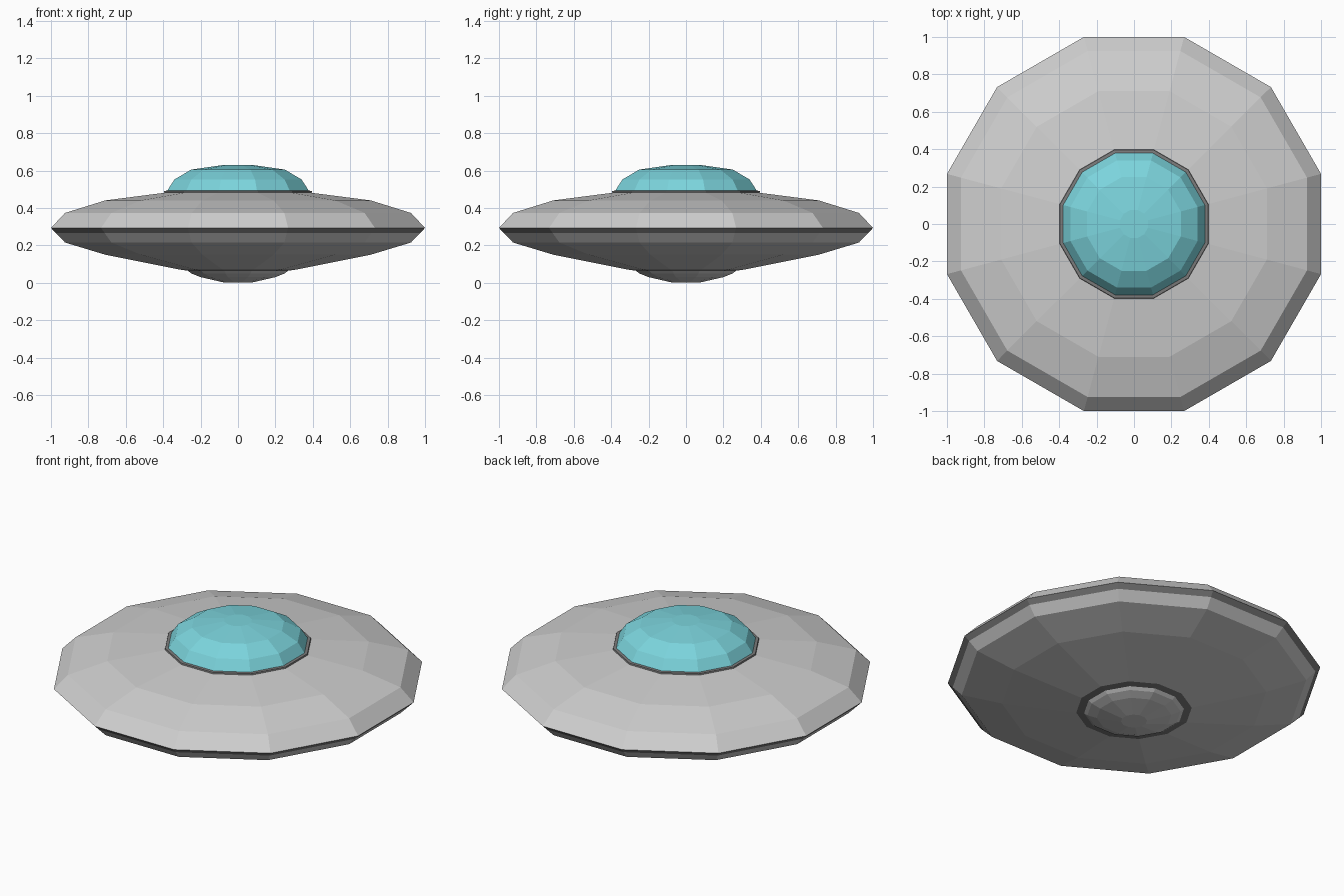
import bpy, bmesh, math

SIDES = 12

old = bpy.data.objects.get("Cube")
if old:
    bpy.data.objects.remove(old, do_unlink=True)


def material(name, rgb):
    mat = bpy.data.materials.new(name)
    color = (*rgb, 1.0)
    mat.diffuse_color = color
    mat.use_nodes = True
    bsdf = mat.node_tree.nodes["Principled BSDF"]
    bsdf.inputs["Base Color"].default_value = color
    bsdf.inputs["Roughness"].default_value = 0.6
    return mat


light_grey = material("light grey metal", (0.62, 0.62, 0.62))
dark_grey = material("dark grey trim", (0.2, 0.2, 0.2))
cyan = material("cyan glass", (0.2, 0.66, 0.72))


def lathe(name, profile, mat, cap_start=False, cap_end=False):
    """Faceted turned part; profile holds (flat-side radius, height), bottom to top."""
    bm = bmesh.new()
    rings = []
    for radius, z in profile:
        corner = radius / math.cos(math.pi / SIDES)
        angles = [(i + 0.5) * math.tau / SIDES for i in range(SIDES)]
        rings.append([bm.verts.new((corner * math.cos(a), corner * math.sin(a), z))
                      for a in angles])
    for low, high in zip(rings, rings[1:]):
        for i in range(SIDES):
            j = (i + 1) % SIDES
            bm.faces.new((low[i], low[j], high[j], high[i]))
    if cap_start:
        bm.faces.new(rings[0][::-1])
    if cap_end:
        bm.faces.new(rings[-1])
    mesh = bpy.data.meshes.new(name)
    bm.to_mesh(mesh)
    bm.free()
    mesh.materials.append(mat)
    obj = bpy.data.objects.new(name, mesh)
    bpy.context.collection.objects.link(obj)
    return obj


# Belly bowl and the dark ring around it
lathe("belly_bowl", [(0.07, 0.0), (0.2, 0.03), (0.25, 0.05), (0.268, 0.064)],
      light_grey, cap_start=True)
lathe("belly_ring", [(0.268, 0.064), (0.31, 0.07)], dark_grey)

# Disc body: underside, dark edge band, upper side
lathe("lower_hull", [(0.31, 0.07), (0.71, 0.15), (0.925, 0.215), (0.974, 0.266)],
      light_grey)
lathe("edge_band", [(0.974, 0.266), (1.0, 0.293)], dark_grey)
lathe("upper_hull", [(1.0, 0.293), (0.925, 0.373), (0.71, 0.44), (0.385, 0.482)],
      light_grey)

# Collar and glass dome
lathe("dome_collar", [(0.385, 0.48), (0.397, 0.483), (0.395, 0.491), (0.37, 0.493)],
      dark_grey)
lathe("dome", [(0.38, 0.49), (0.34, 0.552), (0.25, 0.605), (0.075, 0.63)],
      cyan, cap_end=True)
